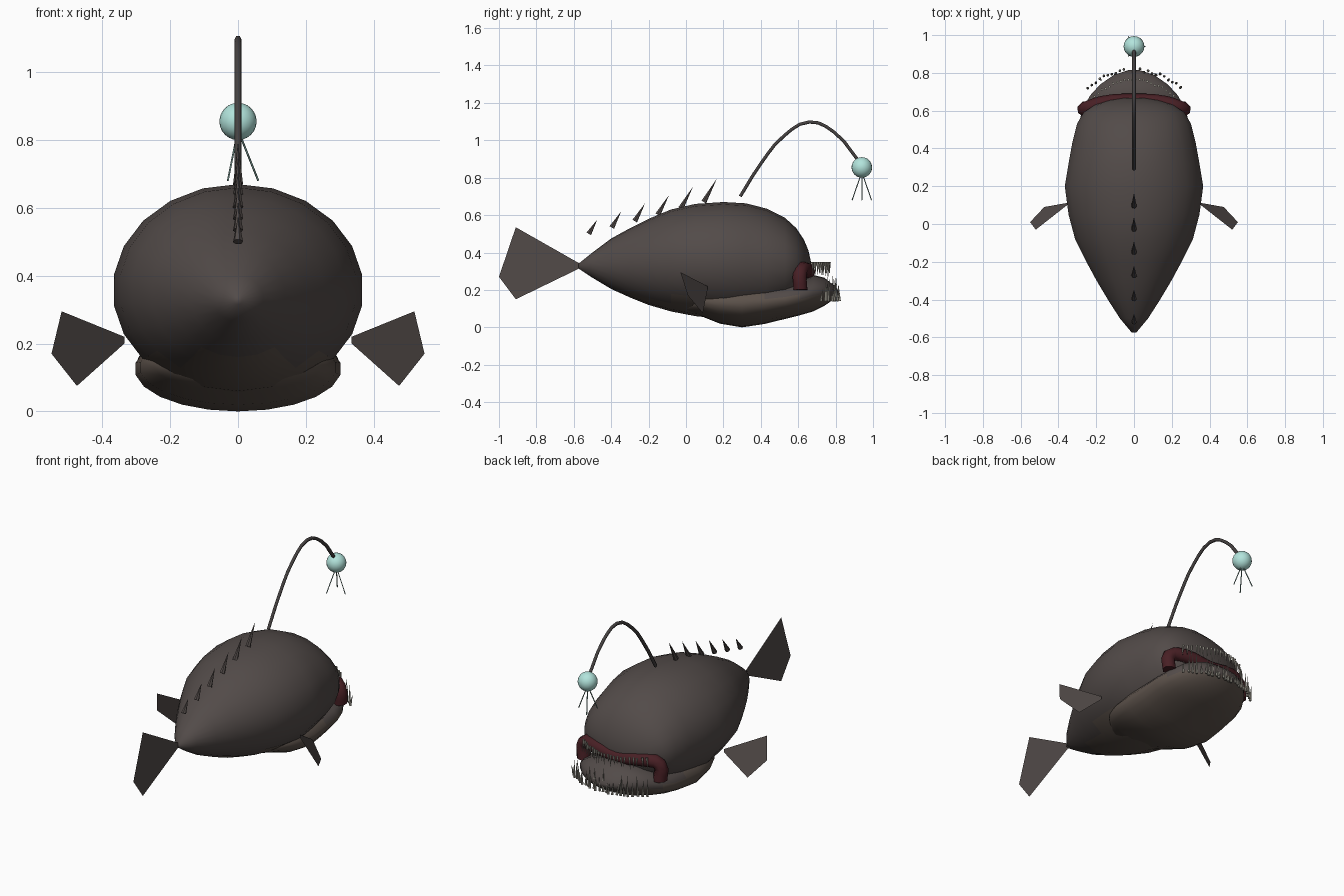
import bpy, bmesh, math, random
from mathutils import Vector

if "Cube" in bpy.data.objects:
    bpy.data.objects.remove(bpy.data.objects["Cube"])

random.seed(4)


def material(name, rgb):
    m = bpy.data.materials.new(name)
    m.diffuse_color = (*rgb, 1)
    m.use_nodes = True
    m.node_tree.nodes["Principled BSDF"].inputs["Base Color"].default_value = m.diffuse_color
    return m


SKIN = material("skin", (0.085, 0.07, 0.066))
BELLY = material("belly", (0.105, 0.082, 0.068))
MOUTH = material("mouth_red", (0.065, 0.014, 0.018))
TOOTH = material("tooth", (0.36, 0.34, 0.29))
STALK = material("stalk", (0.06, 0.053, 0.052))
GLOW = material("glow", (0.45, 0.78, 0.72))
THREAD = material("thread", (0.22, 0.36, 0.33))


def finish(bm, name, mats, smooth=False):
    bmesh.ops.recalc_face_normals(bm, faces=bm.faces)
    me = bpy.data.meshes.new(name)
    bm.to_mesh(me)
    bm.free()
    for m in mats:
        me.materials.append(m)
    for p in me.polygons:
        p.use_smooth = smooth
    ob = bpy.data.objects.new(name, me)
    bpy.context.collection.objects.link(ob)
    return ob


def loft(name, rings, n=22):
    """Elliptical rings (y, top, bottom, half width) along y; low faces take the belly colour."""
    bm = bmesh.new()
    loops = []
    for y, top, bot, w in rings:
        c, h = (top + bot) / 2, (top - bot) / 2
        loops.append([bm.verts.new((w * math.sin(2 * math.pi * i / n), y,
                                    c + h * math.cos(2 * math.pi * i / n))) for i in range(n)])
    for a, b in zip(loops, loops[1:]):
        for i in range(n):
            j = (i + 1) % n
            bm.faces.new((a[i], a[j], b[j], b[i]))
    bm.faces.new(loops[0])
    bm.faces.new(loops[-1])
    for f in bm.faces:
        c = f.calc_center_median()
        f.material_index = 1 if c.z < 0.165 and c.y > -0.4 else 0
    return finish(bm, name, [SKIN, BELLY], True)


def add_cone(bm, base, tip, r, n=5):
    base, tip = Vector(base), Vector(tip)
    d = (tip - base).normalized()
    u = d.orthogonal().normalized()
    v = d.cross(u)
    ring = [bm.verts.new(base + r * (u * math.cos(2 * math.pi * i / n) + v * math.sin(2 * math.pi * i / n)))
            for i in range(n)]
    top = bm.verts.new(tip)
    bm.faces.new(ring)
    for i in range(n):
        bm.faces.new((ring[i], ring[(i + 1) % n], top))


def tube(name, pts, r, mat, res=2):
    cu = bpy.data.curves.new(name, "CURVE")
    cu.dimensions = "3D"
    cu.bevel_depth = r
    cu.bevel_resolution = res
    cu.resolution_u = 3
    cu.use_fill_caps = True
    sp = cu.splines.new("BEZIER")
    sp.bezier_points.add(len(pts) - 1)
    for bp, p in zip(sp.bezier_points, pts):
        bp.co = p
        bp.handle_left_type = bp.handle_right_type = "AUTO"
    cu.materials.append(mat)
    ob = bpy.data.objects.new(name, cu)
    bpy.context.collection.objects.link(ob)
    return ob


def fin(name, pts):
    bm = bmesh.new()
    bm.faces.new([bm.verts.new(p) for p in pts])
    return finish(bm, name, [SKIN])


# Body and lower jaw
loft("body", [(-0.575, 0.34, 0.315, 0.012), (-0.5, 0.40, 0.265, 0.075), (-0.4, 0.475, 0.205, 0.14),
              (-0.3, 0.53, 0.16, 0.20), (-0.2, 0.58, 0.12, 0.255), (-0.08, 0.63, 0.085, 0.315),
              (0.05, 0.66, 0.06, 0.35), (0.2, 0.67, 0.045, 0.37), (0.32, 0.663, 0.045, 0.35),
              (0.43, 0.635, 0.06, 0.33), (0.53, 0.585, 0.10, 0.305), (0.59, 0.53, 0.15, 0.27),
              (0.63, 0.47, 0.20, 0.21), (0.655, 0.41, 0.25, 0.13), (0.668, 0.35, 0.29, 0.05)])
loft("lower_jaw", [(-0.05, 0.15, 0.09, 0.12), (0.08, 0.22, 0.06, 0.25), (0.18, 0.24, 0.02, 0.29),
                   (0.3, 0.25, 0.0, 0.305), (0.42, 0.25, 0.018, 0.30), (0.53, 0.25, 0.045, 0.295),
                   (0.61, 0.26, 0.065, 0.275), (0.68, 0.28, 0.085, 0.235), (0.74, 0.265, 0.115, 0.18),
                   (0.79, 0.225, 0.15, 0.105), (0.815, 0.195, 0.175, 0.03)])

# Red mouth lining that wraps around the snout
tube("mouth_lining", [(-0.255, 0.612, 0.20), (-0.25, 0.61, 0.295), (-0.17, 0.638, 0.31), (0, 0.65, 0.29),
                      (0.17, 0.638, 0.31), (0.25, 0.61, 0.295), (0.255, 0.612, 0.20)], 0.04, MOUTH)

# Teeth: upper row points down, lower row points up
bm = bmesh.new()
for i in range(22):
    t = -1 + 2 * i / 21
    x, y = 0.21 * t, 0.763 - 0.085 * t * t + random.uniform(-0.006, 0.006)
    add_cone(bm, (x, y, 0.348), (x + random.uniform(-0.008, 0.008), y, random.uniform(0.265, 0.30)), 0.007)
finish(bm, "upper_teeth", [TOOTH])
bm = bmesh.new()
for i in range(24):
    t = -1 + 2 * i / 23
    x, y = 0.245 * t, 0.815 - 0.09 * t * t + random.uniform(-0.008, 0.008)
    add_cone(bm, (x, y, 0.14), (x + random.uniform(-0.012, 0.012), y + random.uniform(-0.012, 0.012),
                                random.uniform(0.2, 0.28)), 0.008)
finish(bm, "lower_teeth", [TOOTH])

# Dorsal spines
bm = bmesh.new()
for i in range(6):
    y, z = -0.52 + 0.123 * i, 0.5 + 0.034 * i
    add_cone(bm, (0, y, z), (0, y + 0.045 + 0.005 * i, z + 0.075 + 0.01 * i), 0.015, 6)
finish(bm, "dorsal_spines", [SKIN])

# Flat tail and side fins
fin("tail_fin", [(0, -0.57, 0.342), (0, -0.91, 0.535), (0, -1.0, 0.27), (0, -0.91, 0.15), (0, -0.57, 0.315)])
for side, s in (("right", 1), ("left", -1)):
    fin(side + "_fin", [(s * 0.335, 0.115, 0.22), (s * 0.52, -0.03, 0.295), (s * 0.55, 0.01, 0.17),
                        (s * 0.475, 0.09, 0.075), (s * 0.335, 0.115, 0.2)])

# Lure stalk, glowing bulb and trailing threads
tube("lure_stalk", [(0, 0.29, 0.70), (0, 0.40, 0.875), (0, 0.52, 1.02), (0, 0.66, 1.098),
                    (0, 0.79, 1.045), (0, 0.93, 0.88)], 0.01, STALK, 1)
bm = bmesh.new()
bmesh.ops.create_uvsphere(bm, u_segments=20, v_segments=12, radius=0.055)
bmesh.ops.translate(bm, verts=bm.verts, vec=(0, 0.94, 0.855))
finish(bm, "lure_bulb", [GLOW], True)
for i in range(3):
    a = 2 * math.pi * i / 3
    dx, dy = math.cos(a), math.sin(a)
    tube("lure_thread_%d" % (i + 1), [(0.008 * dx, 0.94 + 0.008 * dy, 0.81),
                                      (0.06 * dx, 0.94 + 0.06 * dy, 0.68)], 0.003, THREAD, 0)
